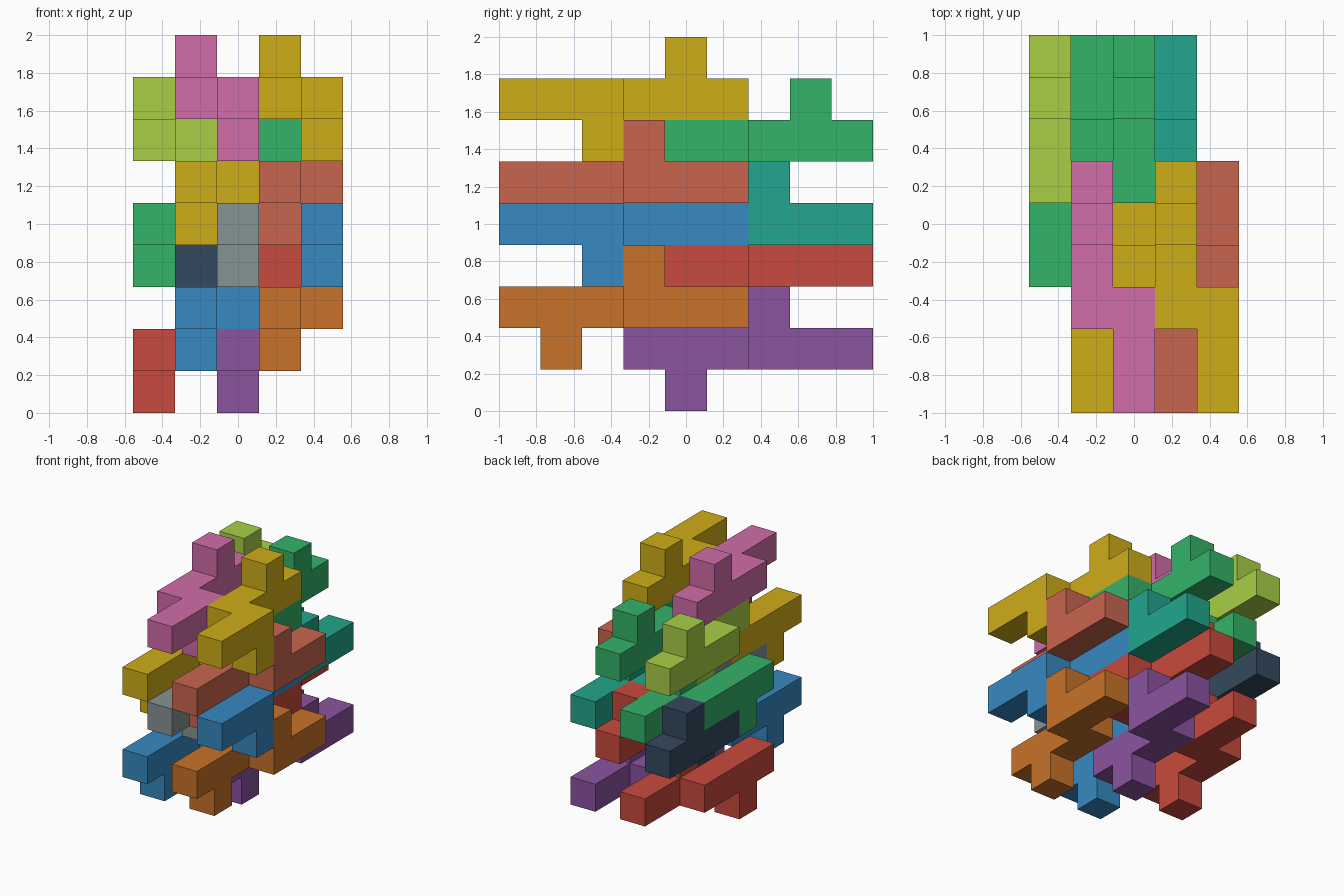
import bpy, bmesh
from mathutils import Vector

if "Cube" in bpy.data.objects:
    bpy.data.objects.remove(bpy.data.objects["Cube"])

U = 2 / 9  # edge of one cube cell

# Nine-cell puzzle piece: short bar, long bar, one peg up, one peg down
PIECE = ([(0, y, 0) for y in range(3)] + [(-1, y, 0) for y in range(2, 6)]
         + [(-1, 4, 1), (0, 2, -1)])
# The same piece turned half way round the x axis
TURNED = [(x, 5 - y, -z) for x, y, z in PIECE]


def linear(c):
    c /= 255
    return c / 12.92 if c <= 0.04045 else ((c + 0.055) / 1.055) ** 2.4


def material(name, rgb):
    mat = bpy.data.materials.new(name)
    mat.diffuse_color = (*[linear(c) for c in rgb], 1)
    mat.use_nodes = True
    mat.node_tree.nodes["Principled BSDF"].inputs["Base Color"].default_value = mat.diffuse_color
    return mat


MATS = {n: material(n, c) for n, c in {
    "yellow": (207, 173, 25), "pink": (209, 109, 169), "salmon": (201, 101, 78),
    "blue": (55, 137, 193), "grey": (134, 147, 148), "orange": (200, 114, 41),
    "purple": (139, 83, 160), "red": (201, 74, 61), "slate": (52, 73, 94),
    "green": (52, 179, 105), "teal": (34, 166, 140), "lime": (168, 207, 69)}.items()}


def add_piece(name, colour, cells, offset):
    """Skin the outside of a set of cube cells as one clean solid."""
    cells = {tuple(a + b for a, b in zip(c, offset)) for c in cells}
    bm = bmesh.new()
    for cell in cells:
        for axis in range(3):
            for s in (-1, 1):
                side = list(cell)
                side[axis] += s
                if tuple(side) in cells:
                    continue
                n, u, v = Vector(), Vector(), Vector()
                n[axis], u[(axis + 1) % 3], v[(axis + 2) % 3] = s, s, 1
                mid = Vector(cell) + Vector((-2, -4, 0.5)) + n / 2
                bm.faces.new([bm.verts.new((mid + (i * u + j * v) / 2) * U)
                              for i, j in ((-1, -1), (1, -1), (1, 1), (-1, 1))])
    bmesh.ops.remove_doubles(bm, verts=bm.verts, dist=1e-4)
    bmesh.ops.dissolve_limit(bm, angle_limit=0.01, verts=bm.verts, edges=bm.edges)
    mesh = bpy.data.meshes.new(name)
    bm.to_mesh(mesh)
    bm.free()
    mesh.materials.append(MATS[colour])
    bpy.context.collection.objects.link(bpy.data.objects.new(name, mesh))


# Layers: (name, shape, y offset, z level, right x column, right colour, left colour)
LAYERS = [
    ("bottom_back", TURNED, 3, 1, 3, "purple", "red"),
    ("bottom_front", TURNED, 0, 2, 4, "orange", "blue"),
    ("lower_back", PIECE, 3, 3, 3, "red", "slate"),
    ("lower_front", PIECE, 0, 4, 4, "blue", "grey"),
    ("upper_back", TURNED, 3, 4, 3, "teal", "green"),
    ("upper_front", TURNED, 0, 5, 4, "salmon", "yellow"),
    ("top_back", PIECE, 3, 6, 3, "green", "lime"),
    ("top_front", PIECE, 0, 7, 4, "yellow", "pink"),
]
for name, shape, y, z, x, right, left in LAYERS:
    add_piece(name + "_right_block", right, shape, (x, y, z))
    add_piece(name + "_left_block", left, shape, (x - 2, y, z))
